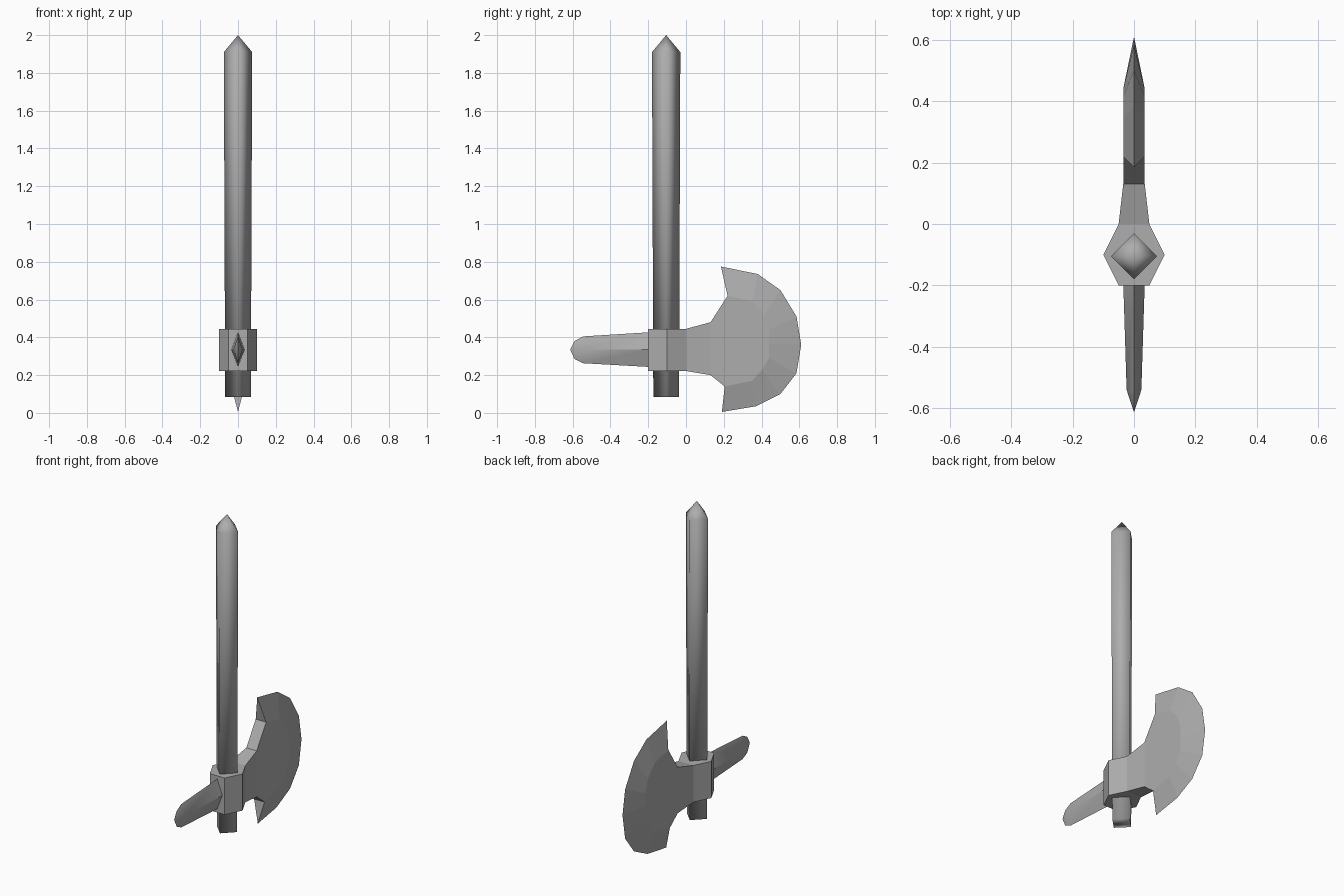
import bpy, bmesh, math

if "Cube" in bpy.data.objects:
    bpy.data.objects.remove(bpy.data.objects["Cube"])

metal = bpy.data.materials.new("grey")
metal.diffuse_color = (0.42, 0.42, 0.42, 1)
metal.use_nodes = True
metal.node_tree.nodes["Principled BSDF"].inputs["Base Color"].default_value = metal.diffuse_color


def make(name, verts, faces, smooth=None):
    """Create a mesh object with outward normals and optional angle smoothing."""
    me = bpy.data.meshes.new(name)
    me.from_pydata(verts, [], faces)
    bm = bmesh.new()
    bm.from_mesh(me)
    bmesh.ops.remove_doubles(bm, verts=bm.verts, dist=1e-5)
    bmesh.ops.recalc_face_normals(bm, faces=bm.faces)
    bm.to_mesh(me)
    bm.free()
    me.materials.append(metal)
    ob = bpy.data.objects.new(name, me)
    bpy.context.collection.objects.link(ob)
    if smooth:
        bpy.ops.object.select_all(action='DESELECT')
        ob.select_set(True)
        bpy.context.view_layer.objects.active = ob
        bpy.ops.object.shade_smooth_by_angle(angle=math.radians(smooth))
    return ob


def both_sides(name, centre, side, strips, smooth=None):
    """Mirror faces over x = 0; strips index into centre + side points."""
    verts, faces = [], []
    for s in (1, -1):
        n = len(verts)
        verts += [(0, y, z) for y, z in centre] + [(s * x, y, z) for x, y, z in side]
        faces += [[n + i for i in f] for f in strips]
    return make(name, verts, faces, smooth)


# Handle: tapered square bar set on its corner, with a pointed top
CY = -0.105
verts = []
for z, r in ((0.085, 0.068), (1.91, 0.075)):
    verts += [(r, CY, z), (0, CY + r, z), (-r, CY, z), (0, CY - r, z)]
verts.append((0, CY, 2.0))
faces = [(3, 2, 1, 0)]
for i in range(4):
    j = (i + 1) % 4
    faces += [(i, j, j + 4, i + 4), (i + 4, j + 4, 8)]
make("handle", verts, faces, 91)

# Collar: hexagonal block around the handle
hexagon = [(0.1, -0.1), (0.05, 0), (-0.05, 0), (-0.1, -0.1), (-0.05, -0.2), (0.05, -0.2)]
verts = [(x, y, z) for z in (0.222, 0.445) for x, y in hexagon]
faces = [range(6), range(6, 12)] + [(i, (i + 1) % 6, (i + 1) % 6 + 6, i + 6) for i in range(6)]
make("collar", verts, [tuple(f) for f in faces])

# Neck: flares from the collar to the blade
verts = []
for y, x, lo, hi in ((0, 0.05, 0.222, 0.445), (0.13, 0.035, 0.2, 0.48)):
    verts += [(-x, y, lo), (x, y, lo), (x, y, hi), (-x, y, hi)]
make("neck", verts, [(i, (i + 1) % 4, (i + 1) % 4 + 4, i + 4) for i in range(4)])

# Blade: flat cheeks with a bevel down to the curved cutting edge
edge = [(0.185, 0.775), (0.38, 0.735), (0.5, 0.65), (0.585, 0.51), (0.61, 0.36),
        (0.585, 0.21), (0.5, 0.1), (0.37, 0.035), (0.19, 0.005)]
cheek = [(0.22, 0.62), (0.35, 0.59), (0.415, 0.52), (0.44, 0.44), (0.44, 0.365),
         (0.44, 0.29), (0.40, 0.225), (0.35, 0.17), (0.205, 0.14)]
root = [(0.13, 0.2), (0.13, 0.48)]
n = len(edge)
back = [(0.22, 0.62), (0.205, 0.14)] + root      # centre line of the rear faces
centre = edge + back
side = [(0.035, y, z) for y, z in cheek + root]
c = len(centre)
strips = [(i, i + 1, c + i + 1, c + i) for i in range(n - 1)]
strips.append(tuple(range(c, c + n + 2)))                    # cheek
strips += [(0, c, n), (n - 1, c + n - 1, n + 1)]             # rear of the horns
strips += [(n, c, c + n + 1, n + 3), (n + 1, c + n - 1, c + n, n + 2)]
both_sides("blade", centre, side, strips)

# Rear spike: diamond section ending in a rounded, wedge-like tip
outline = [(-0.19, 0.427), (-0.545, 0.405), (-0.59, 0.38), (-0.613, 0.335),
           (-0.59, 0.285), (-0.545, 0.263), (-0.19, 0.243)]
ridge = [(0.035, -0.19, 0.335), (0.024, -0.54, 0.335)]
strips = [(0, 1, 8, 7), (1, 2, 8), (2, 3, 8), (3, 4, 8), (4, 5, 8), (5, 6, 7, 8)]
both_sides("rear_spike", outline, ridge, strips, 20)
